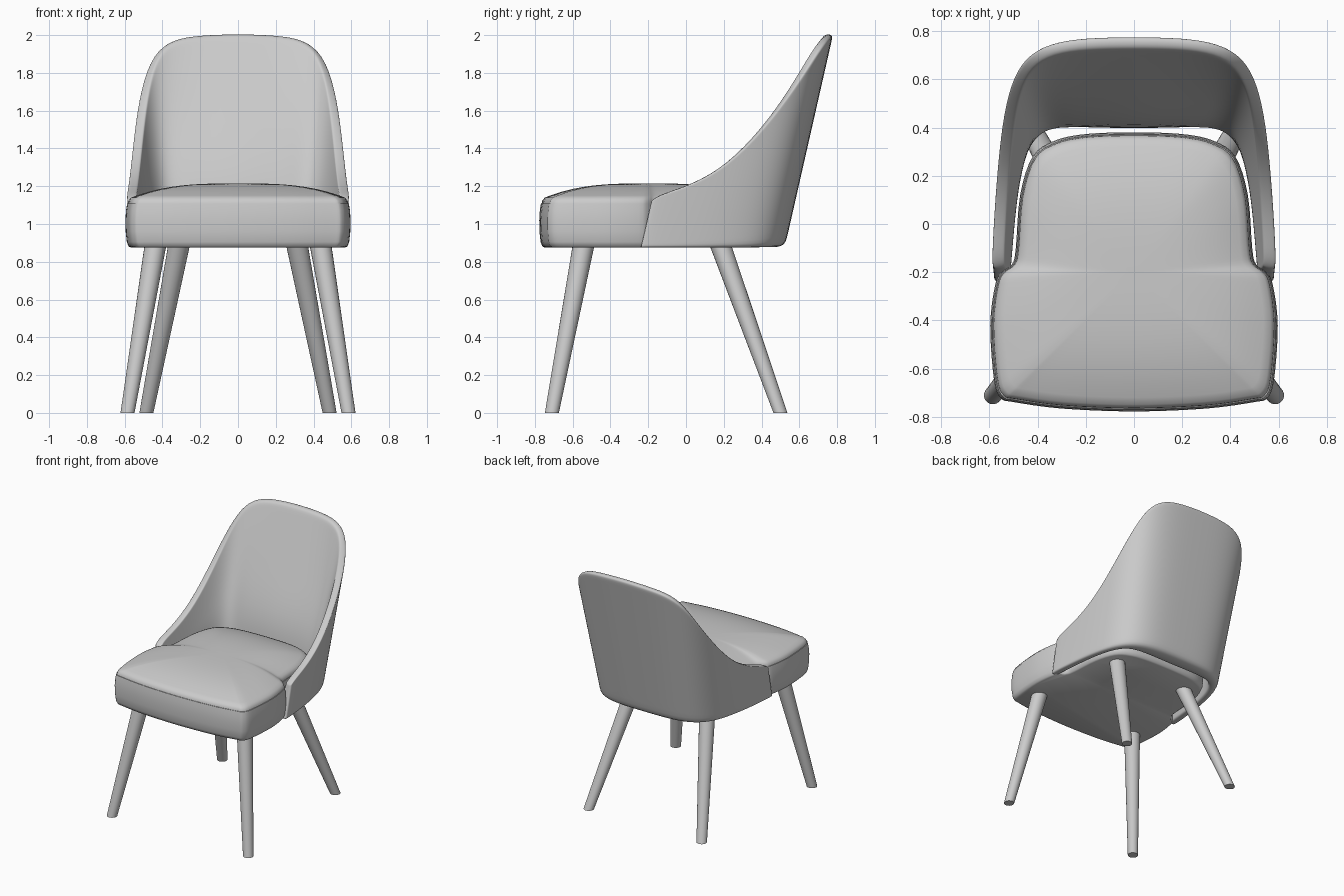
import bpy
import bmesh
import math
from mathutils import Vector

cube = bpy.data.objects.get("Cube")
if cube:
    bpy.data.objects.remove(cube, do_unlink=True)

GREY = (0.6, 0.6, 0.6, 1.0)
grey = bpy.data.materials.new("soft grey")
grey.use_nodes = True
grey.diffuse_color = GREY
bsdf = next(n for n in grey.node_tree.nodes if n.type == "BSDF_PRINCIPLED")
bsdf.inputs["Base Color"].default_value = GREY


def loft(name, rings, angle=None):
    """Skin a list of closed rings, cap both ends and shade smooth."""
    bm = bmesh.new()
    loops = [[bm.verts.new(p) for p in ring] for ring in rings]
    n = len(loops[0])
    for a, b in zip(loops, loops[1:]):
        for i in range(n):
            j = (i + 1) % n
            bm.faces.new((a[i], a[j], b[j], b[i]))
    for end in (loops[0], loops[-1]):
        if angle is None:
            # Quad strip cap, so that it subdivides cleanly
            for i in range(n // 2 - 1):
                bm.faces.new((end[i], end[i + 1], end[n - 2 - i], end[n - 1 - i]))
        else:
            bm.faces.new(end)
    bmesh.ops.recalc_face_normals(bm, faces=bm.faces)
    mesh = bpy.data.meshes.new(name)
    bm.to_mesh(mesh)
    bm.free()
    mesh.materials.append(grey)
    for poly in mesh.polygons:
        poly.use_smooth = True
    obj = bpy.data.objects.new(name, mesh)
    bpy.context.collection.objects.link(obj)
    if angle is not None:
        bpy.ops.object.select_all(action="DESELECT")
        obj.select_set(True)
        bpy.context.view_layer.objects.active = obj
        bpy.ops.object.shade_smooth_by_angle(angle=math.radians(angle))
    return obj


def smooth_closed(points, steps):
    """Catmull-Rom curve through a closed list of points."""
    out, n = [], len(points)
    for i in range(n):
        a, b, c, d = (Vector(points[(i + k) % n]) for k in (-1, 0, 1, 2))
        for s in range(steps):
            t = s / steps
            out.append(0.5 * (2 * b + (c - a) * t + (2 * a - 5 * b + 4 * c - d) * t ** 2
                              + (3 * b - a - 3 * c + d) * t ** 3))
    return out


# Seat cushion: notched outline lofted from the underside to the domed top
half = [(0, -0.777), (0.3, -0.765), (0.5, -0.738), (0.552, -0.722), (0.58, -0.65),
        (0.596, -0.42), (0.575, -0.25), (0.548, -0.2), (0.505, -0.165), (0.49, -0.1),
        (0.472, 0.12), (0.42, 0.28), (0.33, 0.345), (0.2, 0.373), (0, 0.38)]
outline = smooth_closed(half + [(-x, y) for x, y in half[-2:0:-1]], 4)
profile = [(0.95, 0.875), (0.972, 0.882), (0.988, 0.905), (0.998, 0.96), (1, 1.02),
           (0.995, 1.07), (0.985, 1.108), (0.978, 1.108), (0.974, 1.122), (0.95, 1.14)]
for k in range(9, 0, -1):
    s = k / 10
    profile.append((s, 1.127 + 0.088 * (1 - s ** 3)))
profile.append((0.03, 1.215))
centre_y = -0.2
loft("seat_cushion", [[(p.x * s, centre_y + (p.y - centre_y) * s, z) for p in outline]
                      for s, z in profile], angle=40)

# Wraparound backrest: columns from the back centre to the arm front,
# each with a rim point, the x of its foot and its thickness
LEAN, FOOT = 0.227, 0.875
columns = [((0, 0.78, 2.007), 0, 0.2), ((0.2, 0.777, 2.0), 0.18, 0.19),
           ((0.35, 0.755, 1.98), 0.3, 0.17), ((0.455, 0.695, 1.905), 0.4, 0.13),
           ((0.515, 0.58, 1.73), 0.47, 0.1), ((0.547, 0.42, 1.515), 0.515, 0.085),
           ((0.567, 0.22, 1.31), 0.548, 0.08), ((0.58, 0.03, 1.208), 0.568, 0.08),
           ((0.587, -0.11, 1.165), 0.58, 0.08), ((0.587, -0.165, 1.14), 0.58, 0.075),
           ((0.582, -0.187, 1.12), 0.577, 0.065)]
feet = [Vector((fx, y - LEAN * (z - FOOT), FOOT)) for (x, y, z), fx, t in columns]
LEVELS = (0, 0.05, 0.3, 0.6, 0.85, 0.97, 1)


def section(i):
    rim, _, thick = columns[i]
    rim, foot = Vector(rim), feet[i]
    tangent = feet[min(i + 1, len(feet) - 1)] - feet[max(i - 1, 0)]
    inward = Vector((tangent.y, -tangent.x, 0)).normalized()
    if i == 0:
        inward = Vector((0, -1, 0))
    outer, inner = [], []
    for v in LEVELS:
        p = foot.lerp(rim, v)
        if v < 0.3:
            t = thick * (0.65 + v)
        else:
            t = thick + (min(thick, 0.05) - thick) * (v - 0.3) / 0.7
        outer.append(p)
        inner.append(p + inward * t)
    return outer + inner[::-1]


left = [section(i) for i in range(len(columns))]
right = [[Vector((-p.x, p.y, p.z)) for p in ring] for ring in left[:0:-1]]
shell = loft("backrest_shell", right + left)
sub = shell.modifiers.new("smooth", "SUBSURF")
sub.levels = sub.render_levels = 2


# Splayed tapered legs with feet cut level with the floor
def leg(name, foot, top):
    foot, top = Vector(foot), Vector(top)
    rings = []
    for p, r in ((foot, 0.037), (top, 0.058)):
        rings.append([p + Vector((r * math.cos(a), r * math.sin(a), 0))
                      for a in (math.tau * k / 24 for k in range(24))])
    loft(name, rings, angle=40)


for side, sx in (("left", 1), ("right", -1)):
    leg("front_leg_" + side, (sx * 0.585, -0.71, 0), (sx * 0.435, -0.54, 0.9))
    leg("rear_leg_" + side, (sx * 0.485, 0.5, 0), (sx * 0.31, 0.178, 0.9))
